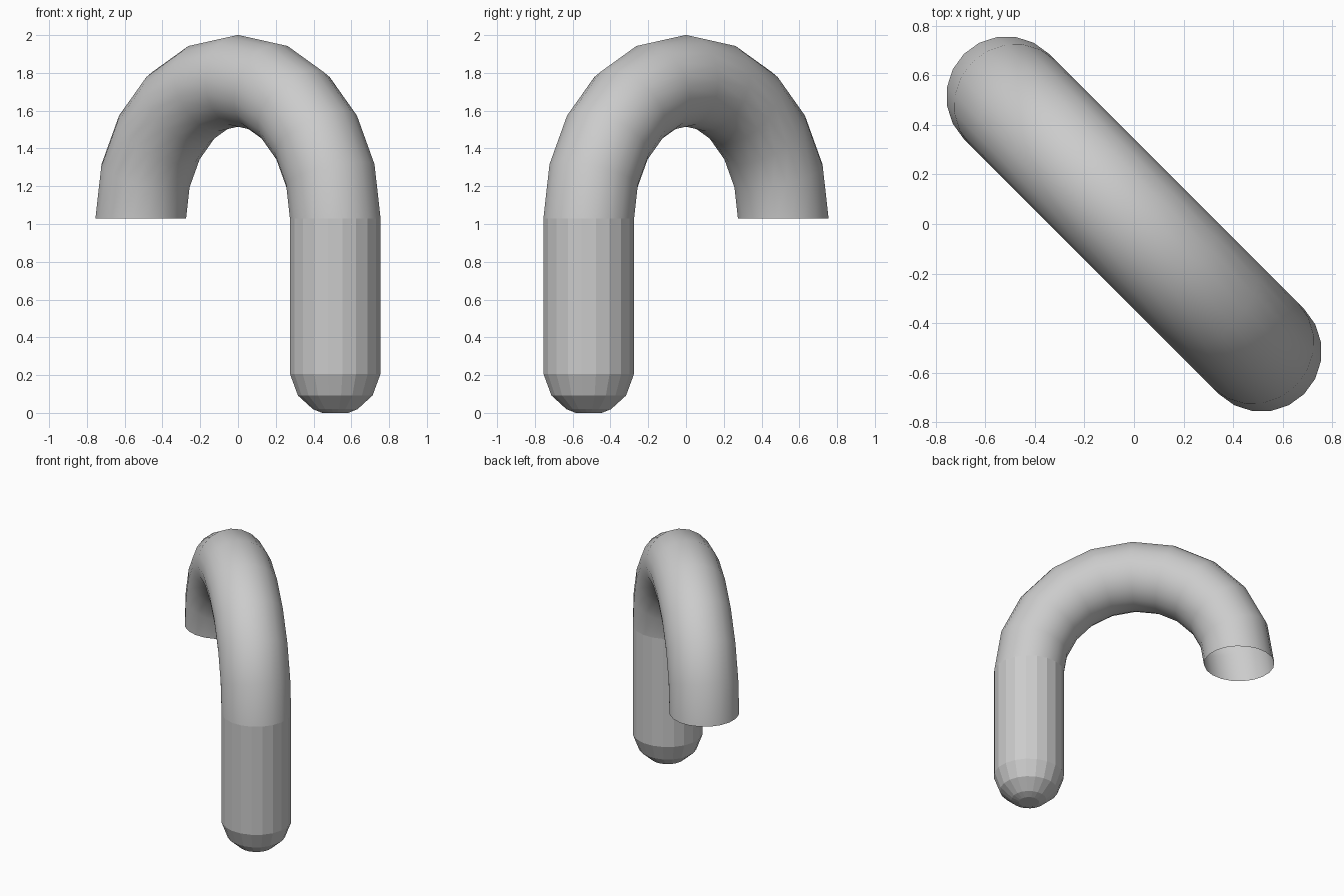
import bpy, bmesh
from math import sin, cos, pi, sqrt
from mathutils import Vector

if "Cube" in bpy.data.objects:
    bpy.data.objects.remove(bpy.data.objects["Cube"])

SIDES = 20
TUBE_R = 0.243
BEND_R = 0.728
BEND_Z = 1.03
ALONG = Vector((1, -1, 0)) / sqrt(2)   # diagonal the hook lies on
ACROSS = Vector((1, 1, 0)) / sqrt(2)
UP = Vector((0, 0, 1))


def ring(bm, centre, out, radius):
    verts = []
    for i in range(SIDES):
        a = 2 * pi * i / SIDES
        verts.append(bm.verts.new(centre + radius * (cos(a) * out + sin(a) * ACROSS)))
    return verts


def skin(name, rings, smooth, cap_end=False):
    """Join a list of (centre, outward direction, radius) rings into a tube."""
    bm = bmesh.new()
    loops = [ring(bm, *r) for r in rings]
    for a, b in zip(loops, loops[1:]):
        for i in range(SIDES):
            j = (i + 1) % SIDES
            bm.faces.new((a[i], b[i], b[j], a[j]))
    if cap_end:
        bm.faces.new(loops[-1])
    bmesh.ops.recalc_face_normals(bm, faces=bm.faces)
    for f in bm.faces:
        f.smooth = smooth
    mesh = bpy.data.meshes.new(name)
    bm.to_mesh(mesh)
    bm.free()
    obj = bpy.data.objects.new(name, mesh)
    bpy.context.collection.objects.link(obj)
    return obj


# Smooth half-circle hook, open at its free end
bend = []
for k in range(11):
    t = pi * k / 10
    out = cos(t) * ALONG + sin(t) * UP
    bend.append((BEND_Z * UP + BEND_R * out, out, TUBE_R))
hook = skin("hook_bend", bend, True)
# an open tube has no inside, so make sure its faces point outwards
mid = min(hook.data.polygons, key=lambda p: -p.center.z)
if mid.normal.z < 0:
    hook.data.flip_normals()

# Faceted shaft with a rounded foot
profile = [(TUBE_R, BEND_Z), (TUBE_R, 0.207), (0.2, 0.092), (0.12, 0.02), (0.07, 0.0)]
shaft = skin("shaft", [(BEND_R * ALONG + z * UP, ALONG, r) for r, z in profile], False, True)
foot = shaft.data.polygons[-1]
if foot.normal.z > 0:
    shaft.data.flip_normals()
